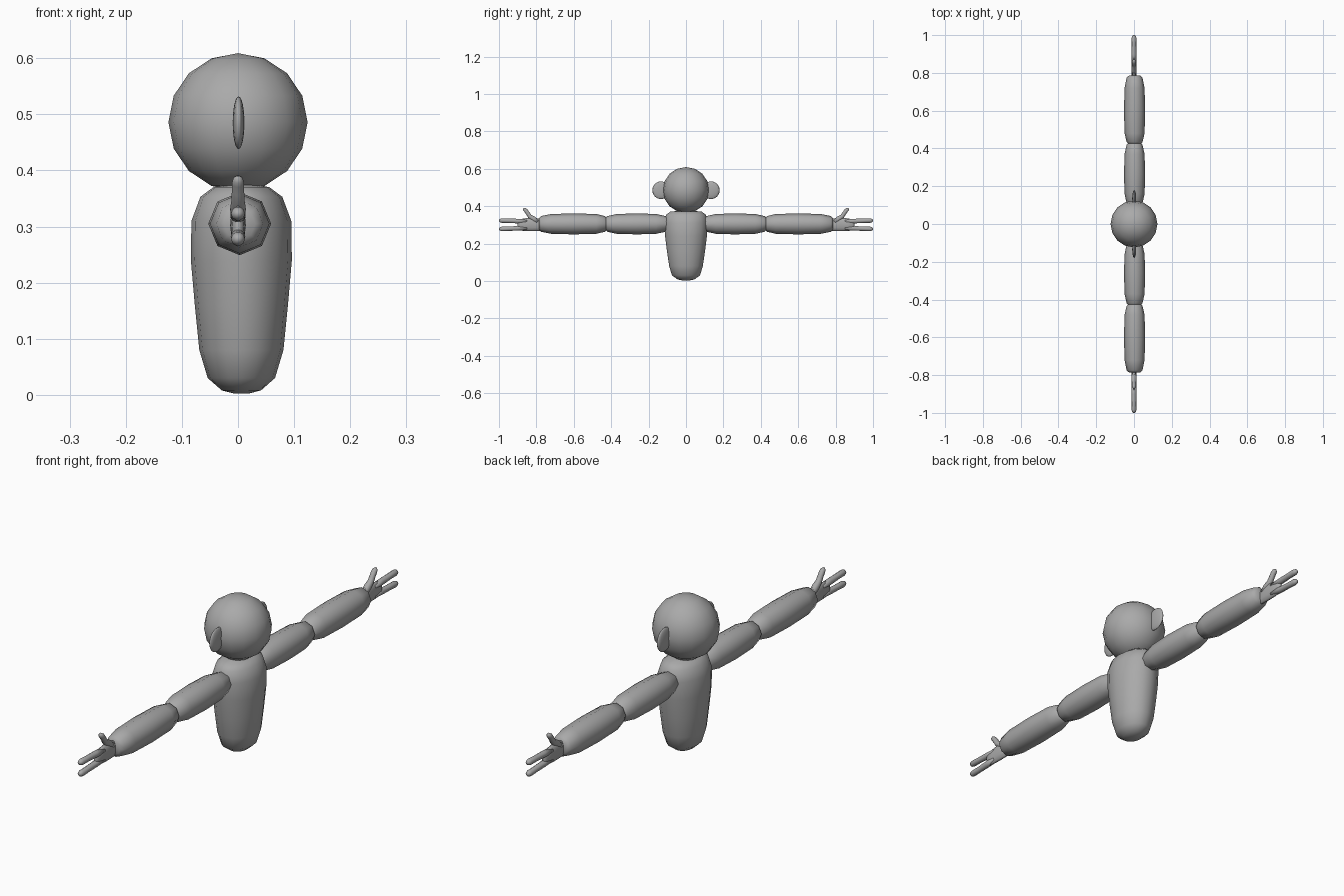
import bpy, bmesh, math
from mathutils import Vector

if "Cube" in bpy.data.objects:
    bpy.data.objects.remove(bpy.data.objects["Cube"])

gray = bpy.data.materials.new("plain_gray")
gray.diffuse_color = (0.4, 0.4, 0.4, 1)
gray.use_nodes = True
gray.node_tree.nodes["Principled BSDF"].inputs["Base Color"].default_value = gray.diffuse_color


def finish(bm, name):
    bmesh.ops.recalc_face_normals(bm, faces=bm.faces)
    for f in bm.faces:
        f.smooth = True
    mesh = bpy.data.meshes.new(name)
    bm.to_mesh(mesh)
    bm.free()
    mesh.materials.append(gray)
    obj = bpy.data.objects.new(name, mesh)
    bpy.context.collection.objects.link(obj)
    return obj


def loft(bm, rings):
    """Skin a list of point rings and cap both ends."""
    rows = [[bm.verts.new(p) for p in ring] for ring in rings]
    n = len(rows[0])
    for a, b in zip(rows, rows[1:]):
        for i in range(n):
            j = (i + 1) % n
            bm.faces.new((a[i], a[j], b[j], b[i]))
    bm.faces.new(rows[0][::-1])
    bm.faces.new(rows[-1])


def ring(center, u, v, n):
    """Ellipse with half-axes u and v."""
    c, u, v = Vector(center), Vector(u), Vector(v)
    return [c + u * math.cos(2 * math.pi * i / n) + v * math.sin(2 * math.pi * i / n)
            for i in range(n)]


def tube(bm, path, n=10):
    """Rounded finger in the yz plane; path holds (y, z, radius)."""
    pts = [Vector((0, y, z)) for y, z, r in path]
    rings = []
    for i, p in enumerate(pts):
        t = (pts[min(i + 1, len(pts) - 1)] - pts[max(i - 1, 0)]).normalized()
        r = path[i][2]
        rings.append(ring(p, (r, 0, 0), Vector((0, -t.z, t.y)) * r, n))
    loft(bm, rings)


def ball(name, center, scale, u, v):
    bm = bmesh.new()
    bmesh.ops.create_uvsphere(bm, u_segments=u, v_segments=v, radius=1)
    bmesh.ops.scale(bm, vec=scale, verts=bm.verts)
    bmesh.ops.translate(bm, vec=center, verts=bm.verts)
    return finish(bm, name)


# Head
ball("head", (0, 0, 0.486), (0.124, 0.124, 0.123), 16, 8)

# Body: tapered rounded trunk, (z, half width x, half depth y)
bm = bmesh.new()
profile = [(0.002, 0.012, 0.014), (0.008, 0.035, 0.045), (0.03, 0.06, 0.075),
           (0.08, 0.075, 0.09), (0.16, 0.083, 0.102), (0.24, 0.09, 0.112),
           (0.31, 0.089, 0.116), (0.353, 0.073, 0.107), (0.37, 0.05, 0.085),
           (0.376, 0.02, 0.03)]
loft(bm, [ring((0.006, 0, z), (x, 0, 0), (0, y, 0), 16) for z, x, y in profile])
finish(bm, "body")

# Arm segments: (y, radius) along the arm axis
UPPER = [(0.08, 0.025), (0.10, 0.04), (0.16, 0.053), (0.26, 0.056),
         (0.37, 0.053), (0.42, 0.042), (0.432, 0.03)]
LOWER = [(0.422, 0.03), (0.434, 0.042), (0.48, 0.053), (0.60, 0.056),
         (0.72, 0.053), (0.775, 0.042), (0.787, 0.028)]

for side, s in (("front", -1), ("back", 1)):
    for part, prof in (("upper_arm", UPPER), ("lower_arm", LOWER)):
        bm = bmesh.new()
        loft(bm, [ring((0.003, s * y, 0.305), (r, 0, 0), (0, 0, r), 8) for y, r in prof])
        finish(bm, f"{side}_{part}")

    # Hand: flat palm, two fingers and a curved thumb
    bm = bmesh.new()
    palm = [(0.77, 0.29, 0.009, 0.018), (0.785, 0.3, 0.012, 0.033),
            (0.82, 0.303, 0.014, 0.037), (0.86, 0.301, 0.013, 0.034),
            (0.89, 0.3, 0.011, 0.03), (0.9, 0.3, 0.005, 0.02)]
    loft(bm, [ring((0, s * y, z), (rx, 0, 0), (0, 0, rz), 12) for y, z, rx, rz in palm])
    for z0, z1 in ((0.318, 0.323), (0.284, 0.278)):
        tube(bm, [(s * y, z0 + (z1 - z0) * t, r) for y, t, r in
                  ((0.85, 0, 0.012), (0.90, 0.4, 0.013), (0.95, 0.8, 0.012),
                   (0.985, 1, 0.0125), (0.996, 1, 0.009), (1.0, 1, 0.003))])
    tube(bm, [(s * y, z, r) for y, z, r in
              ((0.795, 0.315, 0.013), (0.815, 0.332, 0.014), (0.835, 0.345, 0.012),
               (0.846, 0.362, 0.011), (0.857, 0.377, 0.011), (0.865, 0.384, 0.009),
               (0.87, 0.388, 0.003))])
    finish(bm, f"{side}_hand")

    # Ear: thin upright disc
    ball(f"{side}_ear", (0.001, s * 0.134, 0.485), (0.0105, 0.046, 0.047), 16, 12)
